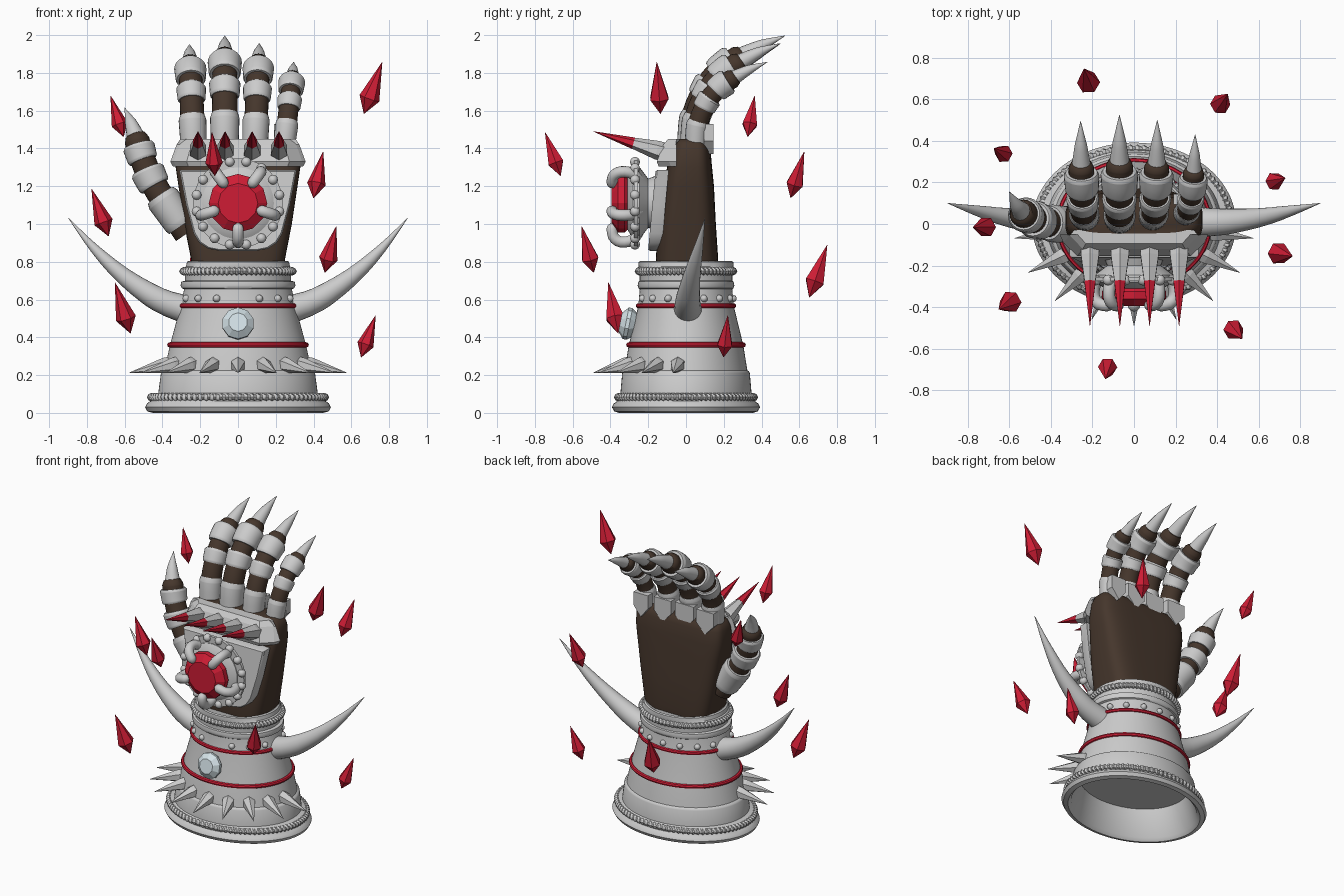
import bpy, bmesh, math
from mathutils import Vector as V

if "Cube" in bpy.data.objects:
    bpy.data.objects.remove(bpy.data.objects["Cube"])

def material(name, c):
    m = bpy.data.materials.new(name)
    m.diffuse_color = (*c, 1)
    m.use_nodes = True
    m.node_tree.nodes["Principled BSDF"].inputs["Base Color"].default_value = m.diffuse_color
    return m

RED = material("red", (0.62, 0.012, 0.035))
BROWN = material("leather", (0.06, 0.037, 0.025))
PALE = material("pale_gem", (0.66, 0.76, 0.8))
tau = math.tau

def loft(name, rings, mat=None, smooth=True, closed=False):
    """Skin a list of equal-length point loops; caps unless closed."""
    bm = bmesh.new()
    rows = [[bm.verts.new(p) for p in r] for r in rings]
    n = len(rows[0])
    pairs = list(zip(rows, rows[1:])) + ([(rows[-1], rows[0])] if closed else [])
    for a, b in pairs:
        for i in range(n):
            j = (i + 1) % n
            bm.faces.new((a[i], a[j], b[j], b[i]))
    if not closed:
        bm.faces.new(rows[0])
        bm.faces.new(rows[-1])
    bmesh.ops.recalc_face_normals(bm, faces=bm.faces)
    me = bpy.data.meshes.new(name)
    bm.to_mesh(me)
    bm.free()
    ob = bpy.data.objects.new(name, me)
    bpy.context.collection.objects.link(ob)
    if mat:
        me.materials.append(mat)
    if smooth:
        bpy.ops.object.select_all(action='DESELECT')
        ob.select_set(True)
        bpy.context.view_layer.objects.active = ob
        bpy.ops.object.shade_smooth_by_angle(angle=math.radians(40))
    return ob

def circle(c, t, r, n, ref):
    u = (ref - t * ref.dot(t)).normalized()
    w = t.cross(u)
    return [c + (u * math.cos(tau * i / n) + w * math.sin(tau * i / n)) * r for i in range(n)]

def turned(name, c, axis, prof, n, mat=None, smooth=False):
    """Turn (distance, radius) pairs around an axis."""
    c, t = V(c), V(axis).normalized()
    ref = V((0, 0, 1)) if abs(t.z) < 0.8 else V((1, 0, 0))
    return loft(name, [circle(c + t * d, t, r, n, ref) for d, r in prof], mat, smooth)

def along(pts, f):
    """Catmull-Rom point at fraction f."""
    n = len(pts) - 1
    i = min(max(int(f * n), 0), n - 1)
    u = f * n - i
    p1, p2 = V(pts[i]), V(pts[i + 1])
    p0 = V(pts[i - 1]) if i else p1 * 2 - p2
    p3 = V(pts[i + 2]) if i + 2 <= n else p2 * 2 - p1
    return 0.5 * (2 * p1 + (p2 - p0) * u + (2 * p0 - 5 * p1 + 4 * p2 - p3) * u * u + (3 * p1 - p0 - 3 * p2 + p3) * u ** 3)

def tube(name, pts, radii, f0=0, f1=1, mat=None, n=24, steps=12, ref=(1, 0, 0)):
    """Tube over part of a path; radii are (fraction, radius) stops."""
    stops = sorted({s for s, _ in radii} | {i / steps for i in range(steps + 1)})
    rings = []
    for s in stops:
        for (a, ra), (b, rb) in zip(radii, radii[1:]):
            if a <= s <= b:
                r = ra + (rb - ra) * (s - a) / (b - a)
                break
        f = f0 + (f1 - f0) * s
        t = (along(pts, f + 0.005) - along(pts, f - 0.005)).normalized()
        rings.append(circle(along(pts, f), t, r, n, V(ref)))
    return loft(name, rings, mat)

def oval(z, rx, ry, n=72):
    return [V((rx * math.cos(tau * i / n), ry * math.sin(tau * i / n), z)) for i in range(n)]

def hoop(name, z, rx, ry, r, mat=None, teeth=0):
    """Oval ring, optionally with twisted rope ridges."""
    n = teeth * 4 if teeth else 72
    rings = []
    for i in range(n):
        a = tau * i / n
        ring = []
        for k in range(8):
            b = tau * k / 8
            q = r * (1 + (0.25 * math.cos(a * teeth + b) if teeth else 0))
            ring.append(V(((rx + q * math.cos(b)) * math.cos(a), (ry + q * math.cos(b)) * math.sin(a), z + q * math.sin(b))))
        rings.append(ring)
    loft(name, rings, mat, True, True)

# cuff shell, hollow at the bottom
cuff = [(.2, .37, .3), (.02, .43, .335), (0, .45, .355), (.008, .48, .38), (.03, .492, .392), (.05, .482, .382),
        (.062, .465, .365), (.1, .455, .355), (.106, .422, .347), (.21, .408, .338), (.22, .402, .333), (.225, .39, .325),
        (.36, .36, .303), (.57, .303, .252), (.655, .285, .245), (.66, .298, .252), (.675, .304, .256), (.695, .3, .252),
        (.7, .28, .245), (.735, .28, .245), (.77, .285, .25), (.775, .275, .252), (.8, .27, .25), (.805, .26, .24), (.78, .22, .2)]
loft("cuff", [oval(*p) for p in cuff])
hoop("lower_rope", .083, .46, .36, .018, None, 90)
hoop("upper_rope", .75, .289, .25, .018, None, 70)
hoop("lower_red_band", .36, .361, .303, .014, RED)
hoop("upper_red_band", .567, .304, .253, .013, RED)

# cuff studs
for i in range(1, 16):
    a = -tau / 4 + i * tau / 16
    turned("cuff_stud", (.294 * math.cos(a), .246 * math.sin(a), .605), (math.cos(a), math.sin(a), .2),
           [(-.01, .02), (.005, .02), (.017, .014), (.022, .004)], 12, None, True)

# spikes round the front of the cuff
for i in range(-4, 5):
    a = math.radians(20.5 * i)
    s, c = math.sin(a), math.cos(a)
    b, tip = V((.365 * s, -.3 * c, .258)), V((.58 * s, -.49 * c, .213))
    turned("cuff_spike", b, tip - b, [(0, .04), (.03, .04), ((tip - b).length, .001)], 6)

# cuff gem
turned("cuff_gem", (0, -.26, .463), (0, -1, .2), [(0, .055), (.04, .085), (.06, .085), (.09, .05)], 10, PALE)

# side horns
for s in (-1, 1):
    tube("side_horn", [(s * .27, .01, .545), (s * .42, .01, .6), (s * .6, .03, .72), (s * .76, .065, .87), (s * .897, .1, 1.03)],
         [(0, .075), (.3, .062), (.65, .034), (1, .001)], ref=(0, 1, 0))

# hand body
rings = []
for z, rx, y0, y1 in [(.76, .24, -.155, .165), (.82, .25, -.16, .17), (1.0, .285, -.145, .158), (1.2, .315, -.12, .148),
                      (1.3, .33, -.1, .138), (1.39, .325, -.08, .13), (1.43, .31, -.065, .115), (1.45, .28, -.045, .09)]:
    ring = []
    for i in range(48):
        c, s = math.cos(tau * i / 48), math.sin(tau * i / 48)
        ring.append(V((rx * math.copysign(abs(c) ** .5, c), (y0 + y1) / 2 + (y1 - y0) / 2 * math.copysign(abs(s) ** .5, s), z)))
    rings.append(ring)
loft("hand", rings, BROWN)

# shield plate on the back of the hand
half = [(.31, 1.285), (.275, 1.1), (.235, .95), (.205, .9), (.16, .87), (.1, .858)]
shape = half + [(-x, z) for x, z in reversed(half)]
loft("hand_plate", [[V((x * k, -.2 + (z - .86) * .09 + d, 1.08 + (z - 1.08) * k)) for x, z in shape]
                    for d, k in [(.07, 1), (.01, 1), (0, .97)]])

# knuckle bar
bar = [(-1, -.05), (-.95, -.08), (-.76, -.145), (.76, -.145), (.95, -.08), (1, -.05)]
loft("knuckle_bar", [[V((x * w, y + d * (y < -.06), z)) for x, y in bar]
                     for z, w, d in [(1.305, .345, 0), (1.33, .358, -.01), (1.42, .325, .025), (1.45, .305, .05)]], None, False)

# red tipped knuckle spikes
for x in (-.212, -.068, .075, .217):
    ax = V((0, -.375, .11))
    turned("knuckle_spike", (x, -.115, 1.38), ax, [(0, .05), (.04, .05), (.17, .03)], 6)
    turned("knuckle_spike_tip", (x, -.115, 1.38), ax, [(.17, .031), (.391, .001)], 6, RED)

# large gem, setting, bead ring and prongs
gc, front = V((0, 0, 1.11)), (0, -1, 0)
turned("gem_mount", gc, front, [(.15, .15), (.2, .13), (.245, .19), (.28, .19), (.31, .14)], 32, None, True)
turned("large_gem", gc, front, [(.29, .12), (.325, .155), (.36, .155), (.395, .105)], 12, RED)
loft("bead_ring", [[V(((.222 + r) * math.cos(a), y, 1.11 + (.222 + r) * math.sin(a))) for r, y in
     ((-.035, -.255), (.015, -.255), (.015, -.275), (-.035, -.275))] for a in [tau * i / 60 for i in range(60)]], None, True, True)
for i in range(16):
    a = tau * (i + .5) / 16
    turned("bead", (.223 * math.cos(a), -.27, 1.11 + .223 * math.sin(a)), front,
           [(.026 * math.sin(b), .026 * math.cos(b) + .0005) for b in [math.pi * (k / 8 - .5) for k in range(9)]], 12, None, True)
for i in range(5):
    a = -tau / 4 + i * tau / 5
    c, s = math.cos(a), math.sin(a)
    tube("prong", [(r * c, y, 1.11 + r * s) for r, y in ((.15, -.25), (.195, -.285), (.205, -.345), (.175, -.385), (.105, -.393))],
         [(0, .03), (.9, .03), (.96, .024), (1, .006)], n=14, ref=(-s, 0, c))

def digit(name, pts, tip, r, bands, ref=(1, 0, 0)):
    """Leather digit with armour bands and a claw."""
    tube(name + "_leather", pts, [(0, r * .78), (.8, r * .74), (.93, r * .74), (.98, r * .6), (1, r * .35)], 0, 1.04, BROWN, ref=ref)
    for f0, f1, k in bands:
        tube(name + "_band", pts, [(0, r * k * .9), (.1, r * k * .97), (.85, r * k * 1.03), (1, r * k * .92)], f0, f1, steps=6, ref=ref)
    a, d = along(pts, .97), (along(pts, 1) - along(pts, .95)).normalized()
    tip = V(tip)
    mid = a.lerp(tip, .5) + (a + d * (tip - a).length * .5 - a.lerp(tip, .5)) * .35
    tube(name + "_claw", [a, mid, tip], [(0, r * .58), (.5, r * .36), (1, .001)], n=16, ref=ref)

# four fingers curling backward
rel = [(0, 0), (.02, .16), (.08, .3), (.16, .4), (.27, .475)]
for name, x, lean, y0, k, r in [("index_finger", -.235, -.02, .035, .92, .083), ("middle_finger", -.07, 0, .025, 1, .088),
                                ("ring_finger", .09, .02, .035, .93, .081), ("little_finger", .245, .045, .05, .76, .069)]:
    digit(name, [(x + lean * z * 2, y0 + y * k, 1.415 + z * k) for y, z in rel],
          (x + lean * 1.1, y0 + .5 * k, 1.415 + .582 * k), r, [(-.02, .27, .86), (.42, .58, .92), (.69, .91, 1.0)])
    # pointed guard at the root of the finger
    loft(name + "_guard", [[V((x + u * r * 1.6, y0 + .075 + d, z)) for u, z in
         ((-.5, 1.53), (.5, 1.53), (.5, 1.44), (0, 1.37), (-.5, 1.44))] for d in (-.03, .02)], None, False)

# thumb
digit("thumb", [(-.27, .0, .95), (-.36, .0, 1.08), (-.44, .01, 1.2), (-.5, .03, 1.33), (-.54, .055, 1.46)],
      (-.6, .155, 1.615), .09, [(.08, .4, .98), (.5, .67, .98), (.76, .92, .92)], (0, 1, 0))

# floating crystals leaning outward
for x, y, z, l in [(-.64, .345, 1.57, .23), (.715, -.145, 1.72, .29), (.425, .59, 1.26, .26), (-.73, -.015, 1.06, .265),
                   (.49, -.52, .865, .26), (-.61, -.385, .555, .285), (.69, .21, .405, .235), (-.13, -.705, 1.37, .245), (-.225, .7, .75, .295)]:
    d = V((x, y, 0)).normalized() * .36 + V((0, 0, 1))
    turned("crystal", (x, y, z), d, [(-l / 2, .001), (-l * .2, l * .19), (l / 2, .001)], 6, RED)
